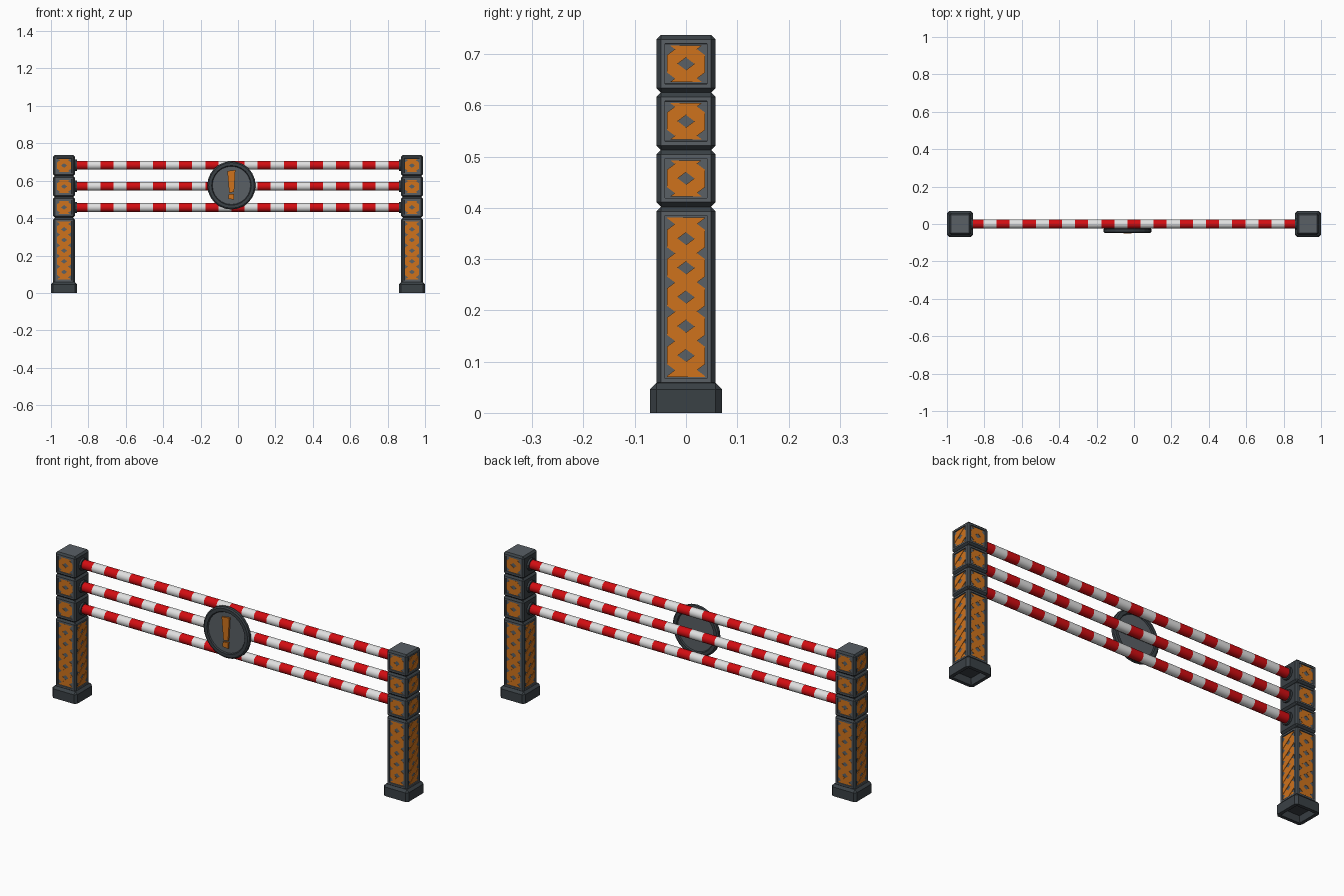
import bpy, bmesh, math
from mathutils import Vector, Matrix

if "Cube" in bpy.data.objects:
    bpy.data.objects.remove(bpy.data.objects["Cube"])

def mat(name, c):
    m = bpy.data.materials.new(name)
    m.diffuse_color = (*c, 1)
    m.use_nodes = True
    m.node_tree.nodes["Principled BSDF"].inputs["Base Color"].default_value = m.diffuse_color
    return m

GRAY = mat("slate gray", (0.10, 0.115, 0.13))
DARK = mat("dark gray", (0.042, 0.052, 0.06))
ORANGE = mat("orange", (0.62, 0.17, 0.012))
RED = mat("red", (0.65, 0.004, 0.006))
WHITE = mat("white", (0.75, 0.75, 0.75))

def finish(bm, name, mats):
    me = bpy.data.meshes.new(name)
    bm.to_mesh(me)
    bm.free()
    for m in mats:
        me.materials.append(m)
    ob = bpy.data.objects.new(name, me)
    bpy.context.collection.objects.link(ob)
    return ob

def box(bm, center, size):
    M = Matrix.Translation(center) @ Matrix.Diagonal((*size, 1))
    return bmesh.ops.create_cube(bm, size=1, matrix=M)["verts"]

# stacked block: bevelled box with recessed panels, dark chamfers
def block(name, cx, z0, z1, panel_dirs):
    bm = bmesh.new()
    box(bm, (cx, 0, (z0 + z1) / 2), (0.116, 0.116, z1 - z0))
    bmesh.ops.bevel(bm, geom=bm.edges[:], offset=0.009, segments=1, affect='EDGES')
    bm.normal_update()
    panels = []
    for f in bm.faces:
        flat = max(abs(c) for c in f.normal) > 0.99
        has = any(f.normal.dot(d) > 0.99 for d in panel_dirs)
        f.material_index = 0 if flat and (has or f.normal.z > 0.9) else 1
        if has:
            panels.append(f)
    bmesh.ops.inset_individual(bm, faces=panels, thickness=0.011, depth=0)
    bmesh.ops.inset_individual(bm, faces=panels, thickness=0.0005, depth=-0.005)
    finish(bm, name, [GRAY, DARK])

# crossed slats clipped to the panel opening
def lattice(name, cx, z0, z1, dirs):
    bm = bmesh.new()
    zc, hw, hh = (z0 + z1) / 2, 0.0375, (z1 - z0) / 2 - 0.0205
    ang = math.atan(0.75)
    for n in dirs:
        u = Vector((0, 0, 1)).cross(n)
        frame = Matrix((u, (0, 0, 1), n)).transposed().to_4x4()
        frame.translation = Vector((cx, 0, zc)) + n * 0.053
        part = bmesh.new()
        for s, lift in ((1, 0.003), (-1, 0.0015)):
            for k in range(-5, 6):
                vs = box(part, (0, 0, lift / 2), (0.13, 0.026, lift))
                bmesh.ops.transform(part, verts=vs, matrix=Matrix.Translation(
                    (0, 0.0285 + 0.057 * k, 0)) @ Matrix.Rotation(s * ang, 4, 'Z'))
        for co, no in (((hw, 0, 0), (1, 0, 0)), ((-hw, 0, 0), (-1, 0, 0)),
                       ((0, hh, 0), (0, 1, 0)), ((0, -hh, 0), (0, -1, 0))):
            bmesh.ops.bisect_plane(part, geom=part.verts[:] + part.edges[:] + part.faces[:],
                                   plane_co=co, plane_no=no, clear_outer=True)
        part.transform(frame)
        tmp = bpy.data.meshes.new("tmp")
        part.to_mesh(tmp)
        part.free()
        bm.from_mesh(tmp)
        bpy.data.meshes.remove(tmp)
    finish(bm, name, [ORANGE])

# foot: chamfered box, hollow underneath
def foot(name, cx):
    bm = bmesh.new()
    box(bm, (cx, 0, 0.029), (0.14, 0.14, 0.058))
    edges = [e for e in bm.edges if max(v.co.z for v in e.verts) > 0.01]
    bmesh.ops.bevel(bm, geom=edges, offset=0.012, segments=1, affect='EDGES')
    bm.normal_update()
    under = [f for f in bm.faces if f.normal.z < -0.9]
    bmesh.ops.inset_individual(bm, faces=under, thickness=0.018, depth=0)
    bmesh.ops.inset_individual(bm, faces=under, thickness=0.008, depth=-0.03)
    finish(bm, name, [DARK])

def tube(bm, x0, x1, z, r, n):
    M = Matrix.Translation(((x0 + x1) / 2, 0, z)) @ Matrix.Rotation(math.pi / 2, 4, 'Y') \
        @ Matrix.Rotation(math.pi / n, 4, 'Z')
    old = set(bm.faces)
    bmesh.ops.create_cone(bm, cap_ends=True, segments=n, radius1=r, radius2=r,
                          depth=x1 - x0, matrix=M)
    return [f for f in bm.faces if f not in old]

RAILS = (0.457, 0.57, 0.683)
LEVELS = (0.05, 0.402, 0.513, 0.625, 0.737)

# posts
for side, tag in ((-1, "left"), (1, "right")):
    cx = side * 0.93
    foot(tag + "_foot", cx)
    out = [Vector((side, 0, 0)), Vector((0, 1, 0)), Vector((0, -1, 0))]
    for i in range(4):
        dirs = out + [Vector((-side, 0, 0))] if i == 0 else out
        a, b = LEVELS[i], LEVELS[i + 1]
        block(f"{tag}_post_block_{i}", cx, a, b, dirs)
        lattice(f"{tag}_post_lattice_{i}", cx, a, b, dirs)
    bm = bmesh.new()
    for z in RAILS:
        xs = sorted((side * 0.88, side * 0.862))
        tube(bm, xs[0], xs[1], z, 0.031, 12)
    finish(bm, tag + "_rail_sockets", [DARK])

# striped rails
for i, z in enumerate(RAILS):
    bm = bmesh.new()
    for k in range(-12, 13):
        for f in tube(bm, k * 0.07 - 0.035, k * 0.07 + 0.035, z, 0.024, 12):
            f.material_index = k % 2
    inner = [f for f in bm.faces if abs(f.normal.x) > 0.9 and abs(f.calc_center_median().x) < 0.87]
    bmesh.ops.delete(bm, geom=inner, context='FACES_ONLY')
    bmesh.ops.remove_doubles(bm, verts=bm.verts[:], dist=1e-4)
    rail = finish(bm, f"rail_{i}", [RED, WHITE])
    rail.data.shade_smooth()
    bpy.context.view_layer.objects.active = rail
    bpy.ops.object.select_all(action='DESELECT')
    rail.select_set(True)
    bpy.ops.object.shade_smooth_by_angle(angle=math.radians(40))

# round sign: lathed rim with a lighter disc on both sides
SX, SZ, N = -0.035, 0.575, 24
profile = [(0, -0.041), (0.102, -0.041), (0.106, -0.047), (0.122, -0.047), (0.129, -0.042),
           (0.129, -0.028), (0.122, -0.023), (0.106, -0.023), (0.102, -0.029), (0, -0.029)]
bm = bmesh.new()
rings = []
for r, y in profile:
    if r == 0:
        rings.append([bm.verts.new((SX, y, SZ))] * N)
    else:
        rings.append([bm.verts.new((SX + r * math.cos(2 * math.pi * i / N), y,
                                    SZ + r * math.sin(2 * math.pi * i / N))) for i in range(N)])
for j in range(len(rings) - 1):
    for i in range(N):
        q = [rings[j][i], rings[j][(i + 1) % N], rings[j + 1][(i + 1) % N], rings[j + 1][i]]
        f = bm.faces.new(list(dict.fromkeys(q)))
        f.material_index = 0 if j in (0, len(rings) - 2) else 1
bmesh.ops.recalc_face_normals(bm, faces=bm.faces[:])
finish(bm, "round_sign", [GRAY, DARK])

# warning mark: tapered bar and dot
def plate(name, pts):
    bm = bmesh.new()
    f = bm.faces.new([bm.verts.new((SX + x, -0.0405, z)) for x, z in pts])
    ext = bmesh.ops.extrude_face_region(bm, geom=[f])["geom"]
    for v in ext:
        if isinstance(v, bmesh.types.BMVert):
            v.co.y = -0.05
    bmesh.ops.recalc_face_normals(bm, faces=bm.faces[:])
    finish(bm, name, [ORANGE])

plate("warning_bar", [(-0.022, 0.652), (0.021, 0.657), (0.014, 0.54), (-0.012, 0.536)])
plate("warning_dot", [(-0.015, 0.527), (0.015, 0.53), (0.013, 0.499), (-0.017, 0.503)])
